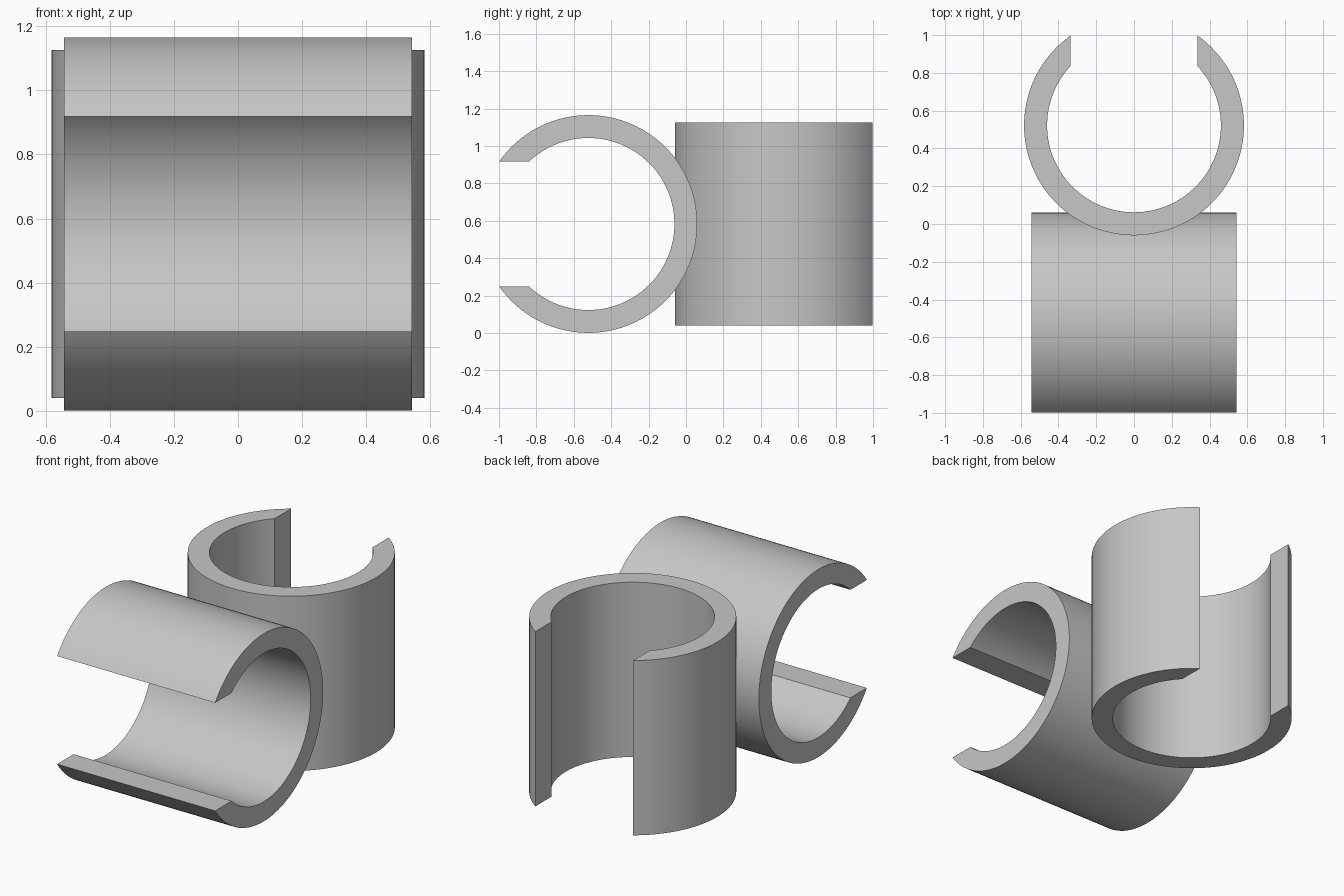
import bpy, bmesh, math
from mathutils import Vector

cube = bpy.data.objects.get("Cube")
if cube:
    bpy.data.objects.remove(cube, do_unlink=True)

OUTER, INNER = 0.582, 0.46   # ring radii
GAP = 0.335                  # half width of the slot
HALF_LEN = 0.542             # half length along the axis
OFFSET, HEIGHT = 0.522, 0.583
STEPS = 96

grey = bpy.data.materials.new("plain_grey")
grey.use_nodes = True
colour = (0.57, 0.57, 0.57, 1)
grey.diffuse_color = colour
grey.node_tree.nodes["Principled BSDF"].inputs["Base Color"].default_value = colour


def arc(radius):
    """Points from one slot edge round to the other, slot facing +u."""
    start = math.asin(GAP / radius)
    sweep = 2 * (math.pi - start)
    angles = [start + sweep * i / STEPS for i in range(STEPS + 1)]
    return [(radius * math.cos(a), radius * math.sin(a)) for a in angles]


def make_clip(name, centre, u_dir, v_dir):
    """Slotted tube: a C-shaped strip of quads extruded along its axis."""
    u_dir, v_dir = Vector(u_dir), Vector(v_dir)
    axis = u_dir.cross(v_dir)
    bm = bmesh.new()
    rows = [[bm.verts.new(u_dir * u + v_dir * v - axis * HALF_LEN) for u, v in arc(r)]
            for r in (INNER, OUTER)]
    inner, outer = rows
    strip = [bm.faces.new((inner[i], outer[i], outer[i + 1], inner[i + 1]))
             for i in range(STEPS)]
    result = bmesh.ops.extrude_face_region(bm, geom=strip, use_keep_orig=True)
    moved = [g for g in result["geom"] if isinstance(g, bmesh.types.BMVert)]
    bmesh.ops.translate(bm, verts=moved, vec=axis * HALF_LEN * 2)
    bmesh.ops.recalc_face_normals(bm, faces=bm.faces)
    mesh = bpy.data.meshes.new(name)
    bm.to_mesh(mesh)
    bm.free()
    mesh.materials.append(grey)
    obj = bpy.data.objects.new(name, mesh)
    obj.location = centre
    bpy.context.collection.objects.link(obj)
    # Smooth walls, crisp rims
    bpy.ops.object.select_all(action="DESELECT")
    obj.select_set(True)
    bpy.context.view_layer.objects.active = obj
    bpy.ops.object.shade_smooth_by_angle(angle=math.radians(30))
    return obj


# Horizontal clip opening forward, upright clip opening backward
make_clip("front_clip", (0, -OFFSET, HEIGHT), (0, -1, 0), (0, 0, 1))
make_clip("back_clip", (0, OFFSET, HEIGHT), (0, 1, 0), (1, 0, 0))
